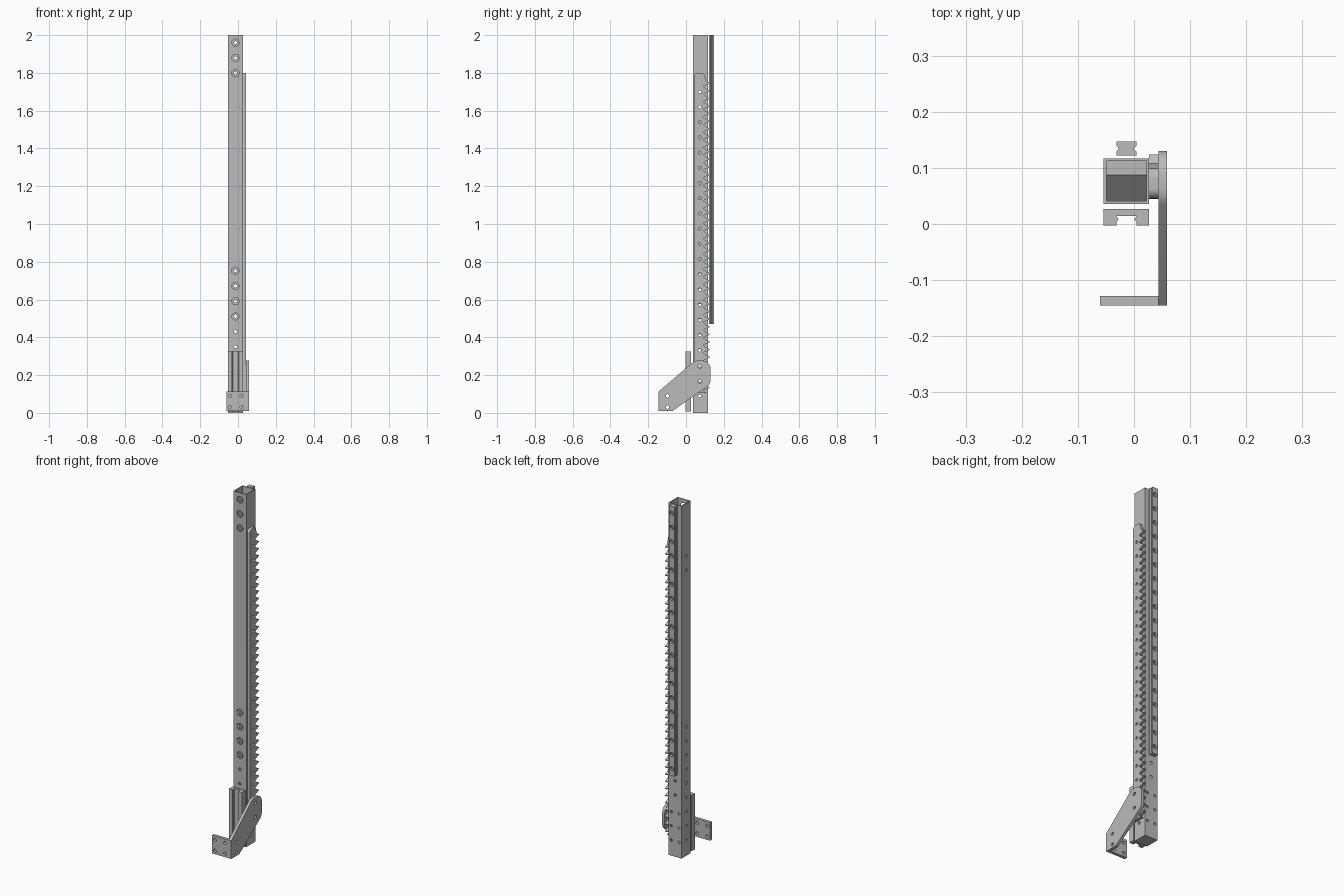
import bpy, bmesh
from math import cos, sin, radians
from mathutils import Vector

cube = bpy.data.objects.get("Cube")
if cube:
    bpy.data.objects.remove(cube, do_unlink=True)

grey = bpy.data.materials.new("plain_grey")
grey.use_nodes = True
grey.diffuse_color = (0.5, 0.5, 0.5, 1)
grey.node_tree.nodes["Principled BSDF"].inputs["Base Color"].default_value = (0.5, 0.5, 0.5, 1)


def to_axis(axis, a, b, t):
    """Place profile point (a, b) at depth t along the axis."""
    return Vector({"x": (t, a, b), "y": (a, t, b), "z": (a, b, t)}[axis])


def add_prism(bm, pts, axis, lo, hi):
    low = [bm.verts.new(to_axis(axis, a, b, lo)) for a, b in pts]
    top = [bm.verts.new(to_axis(axis, a, b, hi)) for a, b in pts]
    bm.faces.new(low)
    bm.faces.new(top[::-1])
    for i in range(len(pts)):
        j = (i + 1) % len(pts)
        bm.faces.new((low[j], low[i], top[i], top[j]))


def prism(name, axis, lo, hi, *profiles):
    bm = bmesh.new()
    for pts in profiles:
        add_prism(bm, pts, axis, lo, hi)
    bmesh.ops.recalc_face_normals(bm, faces=bm.faces)
    mesh = bpy.data.meshes.new(name)
    bm.to_mesh(mesh)
    bm.free()
    mesh.materials.append(grey)
    obj = bpy.data.objects.new(name, mesh)
    bpy.context.collection.objects.link(obj)
    return obj


def cut(obj, axis, lo, hi, *profiles):
    cutter = prism("cutter", axis, lo, hi, *profiles)
    mod = obj.modifiers.new("cut", "BOOLEAN")
    mod.operation, mod.solver, mod.object = "DIFFERENCE", "EXACT", cutter
    graph = bpy.context.evaluated_depsgraph_get()
    mesh = bpy.data.meshes.new_from_object(obj.evaluated_get(graph))
    obj.modifiers.clear()
    obj.data = mesh
    bpy.data.objects.remove(cutter, do_unlink=True)


def arc(a, b, r, start, end, n=6):
    steps = [radians(start + (end - start) * i / n) for i in range(n + 1)]
    return [(a + r * cos(t), b + r * sin(t)) for t in steps]


def rect(a0, b0, a1, b1):
    return [(a0, b0), (a1, b0), (a1, b1), (a0, b1)]


def holes(centres, r):
    return [arc(a, b, r, 0, 337.5, 15) for a, b in centres]


PITCH = 0.0805
CX, CY = -0.0135, 0.0765        # tube centre line
HALF, WALL = 0.0405, 0.005
JOINT = 0.287                   # where the lower and upper tubes meet
X0, X1, Y0, Y1 = CX - HALF, CX + HALF, CY - HALF, CY + HALF
rail_z = [1.96 - PITCH * i for i in range(19)]


def tube(name, lo, hi, floor):
    obj = prism(name, "z", lo, hi, rect(X0, Y0, X1, Y1))
    cut(obj, "z", lo + floor, hi + 0.01,
        rect(X0 + WALL, Y0 + WALL, X1 - WALL, Y1 - WALL))
    return obj


# Upper tube: access holes in front, screw holes behind, side holes
upper = tube("upper_tube", JOINT, 2, -0.01)
access = rail_z[:3] + rail_z[-4:]
cut(upper, "y", Y0 - 0.01, CY, *holes([(CX, z) for z in access], 0.019))
cut(upper, "y", CY, Y1 + 0.01, *holes([(CX, z) for z in access], 0.008))
low_z = [rail_z[-1] - PITCH, rail_z[-1] - 2 * PITCH]
cut(upper, "y", Y0 - 0.01, Y1 + 0.01, *holes([(CX, z) for z in low_z], 0.008))
side_z = [1.70, 1.62, 0.73, 0.65, 0.57, 0.49, 0.41, 0.33]
cut(upper, "x", X0 - 0.01, X1 + 0.01, *holes([(CY - 0.004, z) for z in side_z], 0.008))

# Lower tube, closed at the foot, with a sloped block inside
lower = tube("lower_tube", 0, JOINT, 0.006)
foot_z = [0.25 - PITCH * i for i in range(3)]
cut(lower, "y", CY, Y1 + 0.01,
    *holes([(CX + s * 0.024, z) for z in foot_z for s in (-1, 1)], 0.007))
cut(lower, "x", X0 - 0.01, X1 + 0.01, *holes([(CY - 0.004, z) for z in foot_z], 0.008))
prism("inner_ramp", "x", X0 + WALL, X1 - WALL,
      [(Y0 + WALL, 0.006), (Y1 - WALL, 0.006), (Y1 - WALL, 0.05), (0.087, 0.05)])

# Linear rail on the back
half_rail = [(0.018, 0.122), (0.018, 0.129), (0.013, 0.134), (0.018, 0.14), (0.018, 0.147)]
rail = prism("guide_rail", "z", 0.47, 2,
             [(CX + a, b) for a, b in half_rail] + [(CX - a, b) for a, b in half_rail[::-1]])
cut(rail, "y", 0.136, 0.16, *holes([(CX, z) for z in rail_z], 0.0125))
cut(rail, "y", 0.11, 0.137, *holes([(CX, z) for z in rail_z], 0.008))

# Slotted carriage in front of the foot
half_slot = [(0.018, -0.003), (0.018, 0.004), (0.014, 0.008), (0.018, 0.014)]
prism("carriage", "z", 0.008, 0.325,
      [(X0, 0.027), (X0, -0.003)] + [(CX - a, b) for a, b in half_slot]
      + [(CX + a, b) for a, b in half_slot[::-1]] + [(X1, -0.003), (X1, 0.027)])

# Toothed rack on the side
BOTTOM, TEETH, STEP = 0.105, 41, 0.0403
rack_pts = [(0.045, BOTTOM), (0.108, BOTTOM)]
for i in range(TEETH):
    z = BOTTOM + 0.004 + STEP * i
    rack_pts += [(0.094, z + 0.006), (0.094, z + 0.01), (0.108, z + 0.016),
                 (0.124, z + 0.022), (0.124, z + 0.027), (0.108, z + 0.034)]
rack_pts += arc(0.082, 1.782, 0.018, 0, 90) + arc(0.063, 1.782, 0.018, 90, 180)
rack = prism("toothed_rack", "x", X1, 0.0435, rack_pts)
rack_z = [1.70 - PITCH * i for i in range(20)]
cut(rack, "x", 0, 0.06, *holes([(CY - 0.004, z) for z in rack_z], 0.008))

# Bracket: side arm with rounded end, and front mounting plate
arm = prism("bracket_arm", "x", 0.0435, 0.059,
            [(-0.145, 0.01), (-0.072, 0.01)] + arc(0.085, 0.175, 0.045, -55, 0)
            + arc(0.085, 0.232, 0.045, 0, 90) + arc(0.065, 0.227, 0.05, 90, 128)
            + [(-0.145, 0.113)])
cut(arm, "x", 0.03, 0.07,
    *holes([(-0.098, 0.09), (-0.098, 0.03), (0.072, 0.245), (0.072, 0.165)], 0.009))
plate = prism("bracket_plate", "y", -0.145, -0.128, rect(-0.061, 0.01, 0.0435, 0.113))
cut(plate, "y", -0.16, -0.11,
    *holes([(x, z) for x in (-0.043, 0.02) for z in (0.03, 0.09)], 0.009))

# Smooth the round holes and corners, keep other edges sharp
for obj in bpy.context.collection.objects:
    if obj.type == "MESH" and obj.data.materials and obj.data.materials[0] == grey:
        obj.select_set(True)
        bpy.context.view_layer.objects.active = obj
bpy.ops.object.shade_smooth_by_angle(angle=radians(30))
